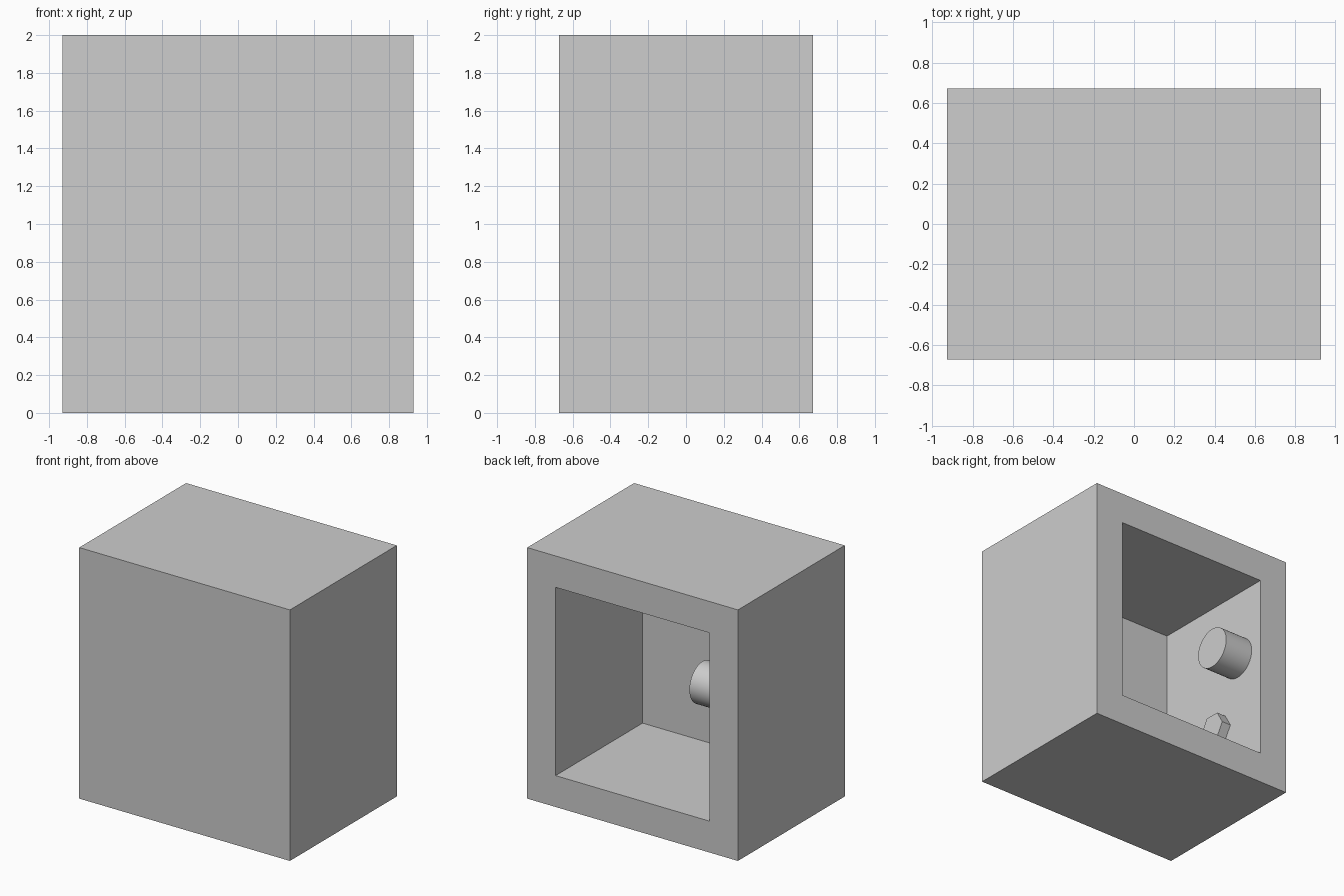
import bpy
import bmesh
import math
from mathutils import Matrix

if "Cube" in bpy.data.objects:
    bpy.data.objects.remove(bpy.data.objects["Cube"])

W, D, H = 1.857, 1.345, 2.0   # outer size of the housing
WALL = 0.25

grey = bpy.data.materials.new("mid_grey")
grey.use_nodes = True
colour = (0.61, 0.61, 0.61, 1)
grey.diffuse_color = colour
grey.node_tree.nodes["Principled BSDF"].inputs["Base Color"].default_value = colour


def add_object(name, bm):
    mesh = bpy.data.meshes.new(name)
    bm.to_mesh(mesh)
    bm.free()
    mesh.materials.append(grey)
    obj = bpy.data.objects.new(name, mesh)
    bpy.context.collection.objects.link(obj)
    return obj


def wall_peg(name, sides, radius, length, y, z):
    """Prism standing out along +x from the inner wall on the -x side."""
    x = -W / 2 + WALL + length / 2
    bm = bmesh.new()
    bmesh.ops.create_cone(
        bm, cap_ends=True, segments=sides, radius1=radius, radius2=radius, depth=length,
        matrix=Matrix.Translation((x, y, z)) @ Matrix.Rotation(math.pi / 2, 4, "Y"))
    return add_object(name, bm)


# Housing: a block whose back face is inset and pushed in to leave a cavity
bm = bmesh.new()
bmesh.ops.create_cube(
    bm, size=1, matrix=Matrix.Translation((0, 0, H / 2)) @ Matrix.Diagonal((W, D, H, 1)))
back = max(bm.faces, key=lambda f: f.calc_center_median().y)
bmesh.ops.inset_region(bm, faces=[back], thickness=WALL, use_even_offset=True)
cavity = bmesh.ops.extrude_face_region(bm, geom=[back])["geom"]
if back.is_valid:
    bmesh.ops.delete(bm, geom=[back], context="FACES_ONLY")
bmesh.ops.translate(bm, vec=(0, WALL - D, 0),
                    verts=[g for g in cavity if isinstance(g, bmesh.types.BMVert)])
bmesh.ops.recalc_face_normals(bm, faces=bm.faces)
add_object("housing", bm)

# Round knob, smooth around its side
knob = wall_peg("round_knob", 48, 0.164, 0.25, 0.405, 1.19)
bpy.ops.object.select_all(action="DESELECT")
knob.select_set(True)
bpy.context.view_layer.objects.active = knob
bpy.ops.object.shade_smooth_by_angle(angle=math.radians(30))

# Flat-topped hexagonal nut lower on the same wall
wall_peg("hex_nut", 6, 0.12, 0.08, 0.2, 0.65)
